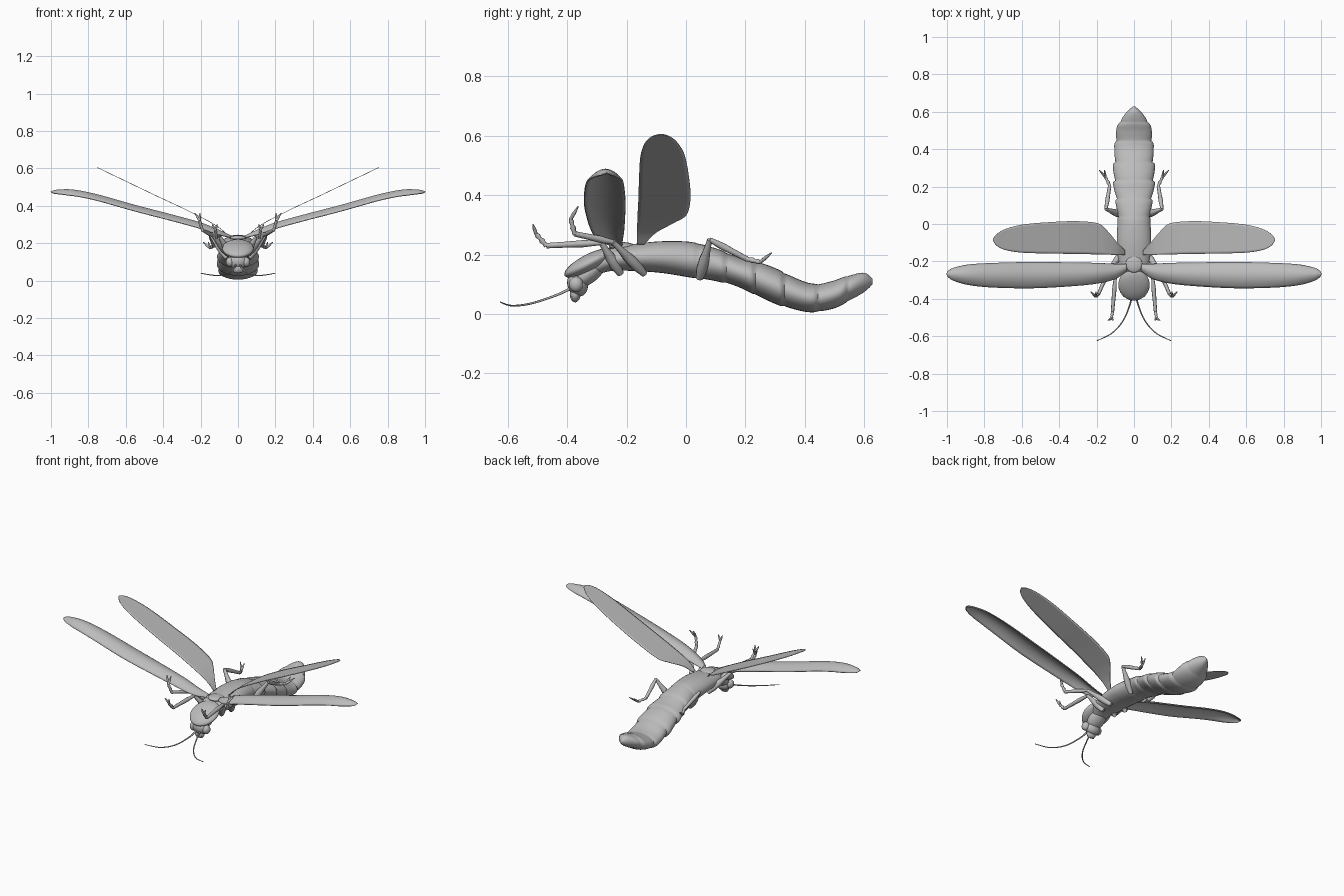
import bpy, bmesh, math
from mathutils import Vector

old = bpy.data.objects.get("Cube")
if old:
    bpy.data.objects.remove(old)

grey = bpy.data.materials.new("plain grey")
grey.use_nodes = True
grey.diffuse_color = (0.5, 0.5, 0.5, 1)
grey.node_tree.nodes["Principled BSDF"].inputs["Base Color"].default_value = (0.5, 0.5, 0.5, 1)


def smooth_rows(rows, steps):
    """Catmull-Rom interpolation of a short table of stations."""
    rows = [Vector(r) for r in rows]
    out = []
    for i in range(len(rows) - 1):
        a, b, c, d = rows[max(i - 1, 0)], rows[i], rows[i + 1], rows[min(i + 2, len(rows) - 1)]
        for k in range(steps):
            t = k / steps
            out.append(b + (c - a) * (t / 2) + (a * 2 - b * 5 + c * 4 - d) * (t * t / 2)
                       + (b * 3 - a - c * 3 + d) * (t ** 3 / 2))
    return out + [rows[-1]]


def finish(name, bm, angle=50):
    bmesh.ops.recalc_face_normals(bm, faces=bm.faces)
    mesh = bpy.data.meshes.new(name)
    bm.to_mesh(mesh)
    bm.free()
    ob = bpy.data.objects.new(name, mesh)
    bpy.context.collection.objects.link(ob)
    mesh.materials.append(grey)
    bpy.ops.object.select_all(action="DESELECT")
    ob.select_set(True)
    bpy.context.view_layer.objects.active = ob
    bpy.ops.object.shade_smooth_by_angle(angle=math.radians(angle))
    return ob


def skin(bm, rows, closed):
    rows = [[bm.verts.new(p) for p in row] for row in rows]
    n = len(rows[0])
    for a, b in zip(rows, rows[1:]):
        for j in range(n if closed else n - 1):
            k = (j + 1) % n
            bm.faces.new((a[j], a[k], b[k], b[j]))
    if closed:
        bm.faces.new(rows[0])
        bm.faces.new(rows[-1])


def body(name, stations, joints=(), flare=0.0, sides=28):
    """Loft of oval rings; each station is y, bottom z, top z, half width."""
    rings = []
    for y, low, high, half in smooth_rows(stations, 9):
        grow = 1.0
        for a, b in zip(joints, joints[1:]):
            if a <= y < b:
                t = (y - a) / (b - a)
                grow = 1 + flare * (t ** 0.7 - 0.5) * (1 - max(0, t - 0.85) * 5)
        ring = []
        for i in range(sides):
            u = 2 * math.pi * i / sides
            ring.append((math.cos(u) * half * grow, y,
                         (low + high) / 2 + math.sin(u) * (high - low) / 2 * (1 + (grow - 1) * 0.5)))
        rings.append(ring)
    bm = bmesh.new()
    skin(bm, rings, True)
    return finish(name, bm)


def ellipsoid(name, centre, size, tilt=0, mirror=False):
    bm = bmesh.new()
    bmesh.ops.create_uvsphere(bm, u_segments=24, v_segments=14, radius=1)
    ob = finish(name, bm)
    ob.location, ob.scale, ob.rotation_euler.x = centre, size, math.radians(tilt)
    if mirror:
        twin = ob.copy()
        twin.name = "right_" + name
        ob.name = "left_" + name
        twin.location.x = -centre[0]
        bpy.context.collection.objects.link(twin)


def wing(name, stations, arch, thickness):
    """Each station is x, leading y, trailing y, crest z."""
    rows = []
    for x, lead, trail, z in smooth_rows(stations, 6):
        row = []
        for i in range(13):
            s = i / 6 - 1
            row.append((x, (lead + trail) / 2 + s * (trail - lead) / 2,
                        z - arch * s * s * min(1, (trail - lead) / 0.1)))
        rows.append(row)
    bm = bmesh.new()
    skin(bm, rows, False)
    ob = finish(name, bm)
    solid = ob.modifiers.new("thickness", "SOLIDIFY")
    solid.thickness, solid.offset = thickness, 0
    ob.modifiers.new("pair", "MIRROR")


def tube(name, points, spline="POLY"):
    """Tapered tube on both sides; each point is x, y, z, radius."""
    for side, label in ((1, "left_"), (-1, "right_")):
        cu = bpy.data.curves.new(label + name, "CURVE")
        cu.dimensions, cu.bevel_depth, cu.bevel_resolution = "3D", 1.0, 2
        cu.use_fill_caps = True
        sp = cu.splines.new("POLY")
        path = smooth_rows(points, 8) if spline == "SMOOTH" else points
        sp.points.add(len(path) - 1)
        for p, (x, y, z, r) in zip(sp.points, path):
            p.co, p.radius = (side * x, y, z, 1), r
        sp.use_smooth = True
        cu.materials.append(grey)
        bpy.context.collection.objects.link(bpy.data.objects.new(label + name, cu))


def leg(name, hip, knee, ankle, foot, toe):
    hip, knee, ankle, foot, toe = map(Vector, (hip, knee, ankle, foot, toe))

    def part(label, a, b, *radii):
        n = len(radii) - 1
        tube(name + label, [(*a.lerp(b, i / n), r) for i, r in enumerate(radii)])

    part("_thigh", hip, knee, 0.012, 0.019, 0.018, 0.012, 0.009)
    part("_shin", knee, ankle, 0.008, 0.012, 0.010, 0.009)
    part("_ankle", ankle, foot, 0.009, 0.007, 0.010, 0.006, 0.009, 0.006)
    spread = Vector((0.014, 0, 0))
    for label, off in (("_inner_claw", -spread), ("_outer_claw", spread)):
        part(label, foot, toe + off, 0.006, 0.006, 0.002)


# Thorax and abdomen, with flared segment rings
body("thorax_and_abdomen", [
    (-0.31, 0.13, 0.19, 0.045), (-0.25, 0.145, 0.222, 0.075), (-0.18, 0.145, 0.235, 0.086),
    (-0.08, 0.138, 0.245, 0.092), (0.02, 0.122, 0.242, 0.088), (0.10, 0.112, 0.22, 0.092),
    (0.18, 0.09, 0.19, 0.103), (0.26, 0.052, 0.17, 0.108), (0.34, 0.022, 0.135, 0.106),
    (0.42, 0.007, 0.102, 0.1), (0.49, 0.017, 0.11, 0.094), (0.55, 0.045, 0.13, 0.074),
    (0.60, 0.075, 0.138, 0.036), (0.628, 0.1, 0.118, 0.006)],
    joints=(0.03, 0.13, 0.23, 0.33, 0.44, 0.54, 0.63), flare=0.16)

# Hooded shield, neck, head, eyes and jaws
ellipsoid("shield", (0, -0.325, 0.172), (0.084, 0.094, 0.03), 27)
ellipsoid("neck", (0, -0.325, 0.14), (0.052, 0.07, 0.034), 40)
ellipsoid("head", (0, -0.365, 0.1), (0.05, 0.034, 0.042), 20)
ellipsoid("eye", (0.043, -0.37, 0.1), (0.022, 0.024, 0.026), 0, True)
ellipsoid("muzzle", (0, -0.373, 0.066), (0.03, 0.018, 0.026))
ellipsoid("scutellum", (0, -0.215, 0.228), (0.045, 0.045, 0.014))
tube("jaw", [(0.02, -0.378, 0.06, 0.008), (0.015, -0.376, 0.048, 0.007), (0.004, -0.372, 0.04, 0.002)])

# Antennae
tube("antenna", [(0.012, -0.39, 0.085, 0.005), (0.025, -0.44, 0.062, 0.004), (0.06, -0.52, 0.036, 0.0035),
                 (0.12, -0.585, 0.028, 0.003), (0.2, -0.625, 0.04, 0.002)], "SMOOTH")

# Arched wing cases
wing("wing_cases", [
    (0.04, -0.25, -0.215, 0.24), (0.1, -0.292, -0.215, 0.268), (0.2, -0.317, -0.21, 0.308),
    (0.35, -0.332, -0.207, 0.35), (0.55, -0.342, -0.205, 0.402), (0.75, -0.338, -0.21, 0.458),
    (0.88, -0.325, -0.218, 0.484), (0.96, -0.303, -0.235, 0.484), (0.99, -0.285, -0.25, 0.478),
    (1.0, -0.27, -0.265, 0.474)], 0.03, 0.006)

# Flat flying wings
wing("flying_wings", [
    (0.05, -0.165, -0.14, 0.235), (0.09, -0.165, -0.1, 0.275), (0.14, -0.164, -0.04, 0.308),
    (0.19, -0.163, 0.002, 0.335), (0.3, -0.16, 0.015, 0.39), (0.45, -0.158, 0.01, 0.46),
    (0.6, -0.153, -0.004, 0.532), (0.69, -0.138, -0.028, 0.575), (0.735, -0.115, -0.055, 0.597),
    (0.754, -0.088, -0.08, 0.605)], 0.0, 0.003)

# Three pairs of legs
leg("front_leg", (0.04, -0.22, 0.135), (0.1, -0.285, 0.24), (0.115, -0.47, 0.23),
    (0.12, -0.505, 0.27), (0.125, -0.515, 0.302))
leg("middle_leg", (0.05, -0.14, 0.135), (0.135, -0.245, 0.242), (0.19, -0.375, 0.27),
    (0.205, -0.388, 0.32), (0.217, -0.363, 0.362))
leg("hind_leg", (0.06, 0.045, 0.12), (0.15, 0.08, 0.25), (0.13, 0.205, 0.185),
    (0.152, 0.25, 0.175), (0.172, 0.288, 0.206))
